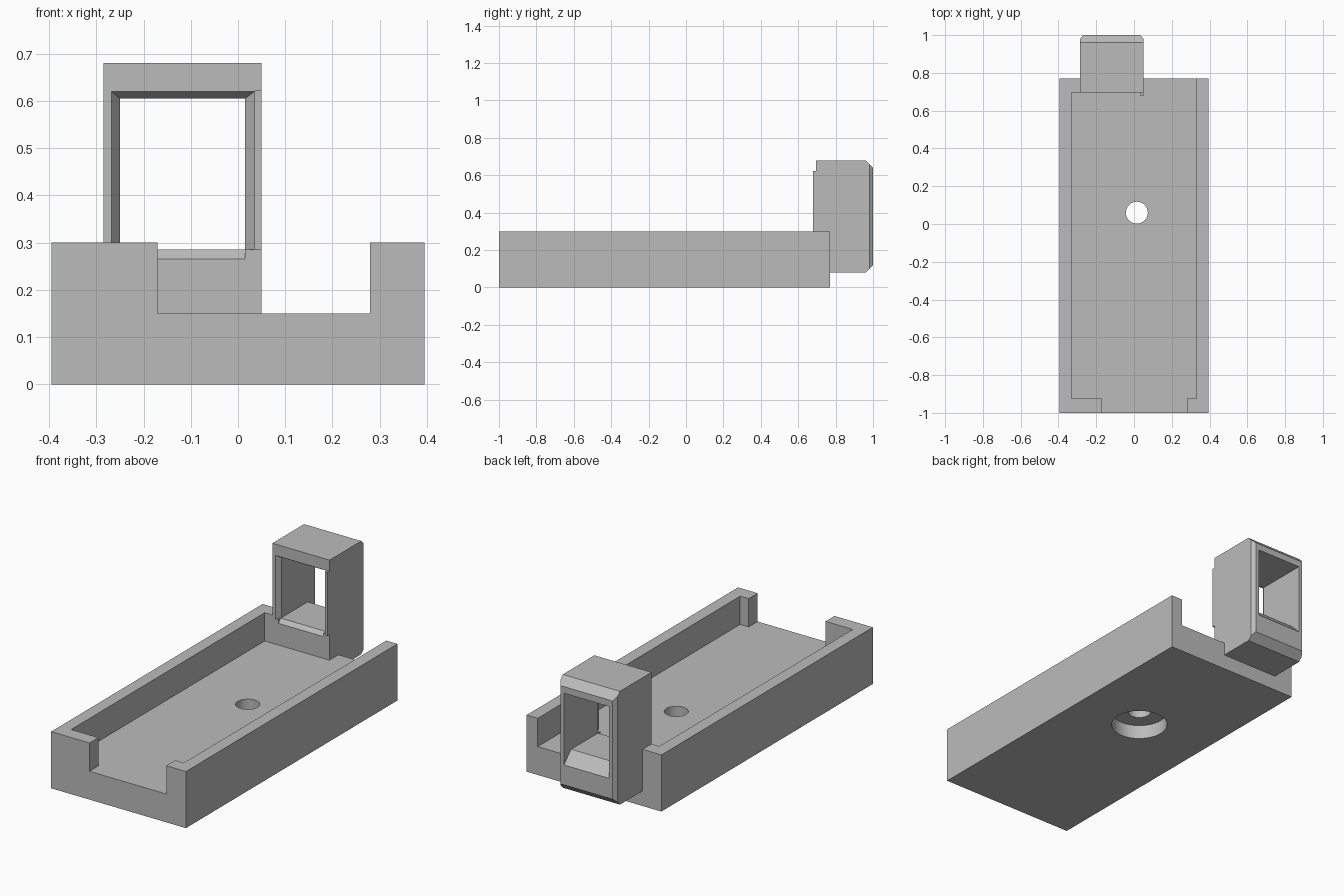
import bpy, bmesh

if "Cube" in bpy.data.objects:
    bpy.data.objects.remove(bpy.data.objects["Cube"])

grey = bpy.data.materials.new("plain grey")
grey.use_nodes = True
GREY = (0.5, 0.5, 0.5, 1)
grey.diffuse_color = GREY
next(n for n in grey.node_tree.nodes
     if n.type == 'BSDF_PRINCIPLED').inputs["Base Color"].default_value = GREY


def loft(name, ring_a, ring_b):
    """Closed solid between two matching rings of points."""
    bm = bmesh.new()
    a = [bm.verts.new(p) for p in ring_a]
    b = [bm.verts.new(p) for p in ring_b]
    bm.faces.new(a)
    bm.faces.new(b[::-1])
    n = len(a)
    for i in range(n):
        j = (i + 1) % n
        bm.faces.new((a[j], a[i], b[i], b[j]))
    bmesh.ops.recalc_face_normals(bm, faces=bm.faces)
    mesh = bpy.data.meshes.new(name)
    bm.to_mesh(mesh)
    bm.free()
    mesh.materials.append(grey)
    ob = bpy.data.objects.new(name, mesh)
    bpy.context.collection.objects.link(ob)
    return ob


def plan_prism(name, pts, z0, z1):
    return loft(name, [(x, y, z0) for x, y in pts], [(x, y, z1) for x, y in pts])


def side_prism(name, pts, x0, x1):
    return loft(name, [(x0, y, z) for y, z in pts], [(x1, y, z) for y, z in pts])


def rect(a0, a1, b0, b1):
    return [(a0, b0), (a1, b0), (a1, b1), (a0, b1)]


def cylinder(name, radius, z0, z1):
    bpy.ops.mesh.primitive_cylinder_add(vertices=48, radius=radius, depth=z1 - z0,
                                        location=(HOLE_X, HOLE_Y, (z0 + z1) / 2))
    ob = bpy.context.object
    ob.name = name
    ob.data.materials.append(grey)
    return ob


def select(ob):
    bpy.ops.object.select_all(action='DESELECT')
    ob.select_set(True)
    bpy.context.view_layer.objects.active = ob


def combine(target, cutter, operation='DIFFERENCE'):
    mod = target.modifiers.new("cut", 'BOOLEAN')
    mod.operation, mod.object, mod.solver = operation, cutter, 'EXACT'
    cutter.hide_render = True
    select(target)
    bpy.ops.object.modifier_apply(modifier=mod.name)
    bpy.data.objects.remove(cutter)


HALF, BACK, TOP, FLOOR = 0.395, 0.77, 0.30, 0.15
LEFT, RIGHT, FRONT = -0.285, 0.05, 0.695      # housing limits
HOLE_X, HOLE_Y = 0.015, 0.06

# Tray with open front slot and open back corner
tray = plan_prism("tray", rect(-HALF, HALF, -1, BACK), 0, TOP)
pocket = [(-0.33, FRONT), (-0.33, -0.925), (-0.17, -0.925), (-0.17, -1.1),
          (0.28, -1.1), (0.28, -0.925), (0.33, -0.925), (0.33, 0.9),
          (LEFT, 0.9), (LEFT, FRONT)]
combine(tray, plan_prism("pocket_cutter", pocket, FLOOR, 0.4))

# Counterbored screw hole
combine(tray, cylinder("screw_cutter", 0.058, -0.1, 0.3))
combine(tray, cylinder("counterbore_cutter", 0.14, -0.1, 0.075))

# Housing: side profile crossed with a plan that bevels the back corners
profile = [(FRONT, FLOOR), (BACK, FLOOR), (BACK, 0.08), (0.96, 0.08), (1, 0.12),
           (1, 0.64), (0.96, 0.68), (FRONT, 0.68)]
housing = side_prism("housing", profile, LEFT, RIGHT)
plan = [(LEFT, 0.5), (RIGHT, 0.5), (RIGHT, 0.98), (RIGHT - 0.015, 1),
        (LEFT + 0.015, 1), (LEFT, 0.98)]
combine(housing, plan_prism("bevel_helper", plan, 0, 1), 'INTERSECT')

# Through window with sloping sills at both ends
window = [(0.655, 0.225), (0.715, 0.285), (0.94, 0.285), (1.05, 0.175),
          (1.05, 0.605), (0.655, 0.605)]
combine(housing, side_prism("window_cutter", window, -0.25, 0.015))

# Flared front edge of the window
outer = [(x, FRONT - 0.025, z) for x, z in rect(-0.286, 0.055, 0.285, 0.635)]
inner = [(x, FRONT + 0.025, z) for x, z in rect(-0.25, 0.015, 0.285, 0.605)]
combine(housing, loft("flare_cutter", outer, inner))

# Thin ridge beside the window
plan_prism("window_ridge", rect(0.035, RIGHT, 0.678, FRONT), 0.285, 0.622)

for ob in (tray, housing):
    select(ob)
    bpy.ops.object.shade_smooth_by_angle(angle=0.5)
